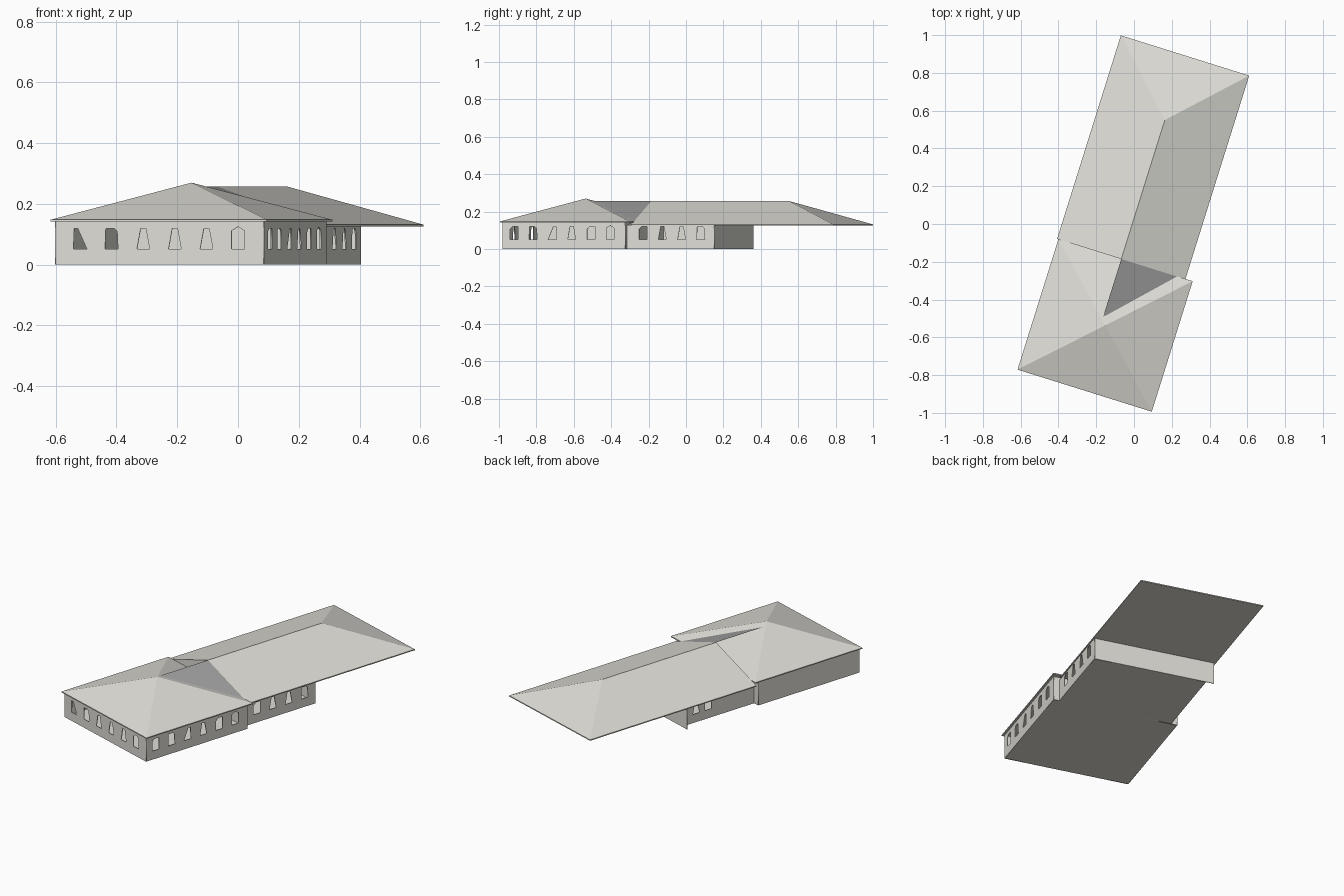
import bpy, bmesh, math
from mathutils import Matrix, Vector

cube = bpy.data.objects.get("Cube")
if cube:
    bpy.data.objects.remove(cube, do_unlink=True)

TURN = Matrix.Rotation(math.radians(-17.4), 4, 'Z')


def material(name, colour):
    m = bpy.data.materials.new(name)
    m.use_nodes = True
    m.diffuse_color = (*colour, 1)
    m.node_tree.nodes["Principled BSDF"].inputs["Base Color"].default_value = (*colour, 1)
    return m


plaster = material("pale plaster", (0.74, 0.73, 0.68))
slate = material("grey roofing", (0.36, 0.36, 0.36))


def add_mesh(name, mesh, mats):
    mesh.name = name
    mesh.materials.clear()
    for m in mats:
        mesh.materials.append(m)
    ob = bpy.data.objects.new(name, mesh)
    bpy.context.collection.objects.link(ob)
    return ob


# Window outlines: offsets along the wall and heights
SILL, HEAD = 0.051, 0.12
SHAPES = {
    "taper": [(-.022, SILL), (.022, SILL), (.009, HEAD), (-.009, HEAD)],
    "arch": [(-.022, SILL), (.022, SILL), (.022, .112), (0, .125), (-.022, .112)],
    "lean_left": [(-.022, SILL), (.024, SILL), (-.008, HEAD), (-.021, HEAD)],
    "lean_right": [(-.024, SILL), (.022, SILL), (.021, HEAD), (.006, HEAD)],
    "skew": [(-.023, SILL), (.022, SILL), (.019, .11), (.008, HEAD), (-.02, HEAD)],
    "skew_right": [(-.022, SILL), (.022, SILL), (.022, HEAD), (-.008, HEAD), (-.022, .105)],
}


def wall(name, start, end, height, windows=()):
    """Thin wall; windows are (distance from start, shape)."""
    a, b = Vector((*start, 0)), Vector((*end, 0))
    length = (b - a).length
    outlines = [[(0, 0), (length, 0), (length, height), (0, height)]]
    outlines += [[(d + x, z) for x, z in SHAPES[s]] for d, s in windows]
    cu = bpy.data.curves.new(name, 'CURVE')
    cu.dimensions, cu.fill_mode, cu.extrude = '2D', 'BOTH', 0.002
    for pts in outlines:
        sp = cu.splines.new('POLY')
        sp.points.add(len(pts) - 1)
        for p, (x, z) in zip(sp.points, pts):
            p.co = (x, z, 0, 1)
        sp.use_cyclic_u = True
    tmp = bpy.data.objects.new(name + " outline", cu)
    bpy.context.collection.objects.link(tmp)
    dg = bpy.context.evaluated_depsgraph_get()
    mesh = bpy.data.meshes.new_from_object(tmp.evaluated_get(dg))
    bpy.data.objects.remove(tmp, do_unlink=True)
    along = (b - a).normalized()
    up = Vector((0, 0, 1))
    frame = Matrix((along, up, along.cross(up))).transposed().to_4x4()
    frame.translation = a
    ob = add_mesh(name, mesh, [plaster])
    ob.matrix_world = TURN @ frame


def slab(name, x0, x1, y0, y1, z0, z1, ridge=()):
    """Flat slab, or a hipped roof when ridge points (front to back) are given."""
    bm = bmesh.new()
    ring = [(x0, y0), (x1, y0), (x1, y1), (x0, y1)]
    low = [bm.verts.new((x, y, z0)) for x, y in ring]
    top = [bm.verts.new((x, y, z1)) for x, y in ring]
    bm.faces.new(low[::-1])
    for i in range(4):
        j = (i + 1) % 4
        bm.faces.new((low[i], low[j], top[j], top[i]))
    if ridge:
        pk = [bm.verts.new(p) for p in ridge]
        f, k = pk[0], pk[-1]
        bm.faces.new((top[0], top[1], f))
        bm.faces.new((top[2], top[3], k))
        for side in ((top[1], top[2], k, f), (top[3], top[0], f, k)):
            bm.faces.new(list(dict.fromkeys(side)))
    else:
        bm.faces.new(top)
    bmesh.ops.recalc_face_normals(bm, faces=bm.faces)
    for face in bm.faces:
        face.material_index = 1 if ridge and face.normal.z > -0.5 else 0
    mesh = bpy.data.meshes.new(name)
    bm.to_mesh(mesh)
    bm.free()
    add_mesh(name, mesh, [plaster, slate]).matrix_world = TURN


# Front block
L, R, F, B = -0.344, 0.373, -0.91, -0.225
H = 0.144
front_shapes = ["lean_left", "skew", "taper", "taper", "taper", "arch"]
wall("front_wall", (L, F), (R, F), H,
     [(0.085 + 0.109 * i, s) for i, s in enumerate(front_shapes)])
side_shapes = ["skew_right", "skew", "lean_right", "taper", "skew_right", "arch"]
wall("block_left_wall", (R, F), (R, B), H,
     [(0.063 + 0.108 * i, s) for i, s in enumerate(side_shapes)])
wall("block_back_wall", (R, B), (L, B), H)
wall("block_right_wall", (L, B), (L, F), H)
slab("block_floor", L, R, F, B, 0, 0.004)

# Rear wing, set in a little on both sides
WL, WR, E = -0.308, 0.339, 0.264
WH = 0.128
wing_shapes = ["skew_right", "taper", "taper", "skew"]
wall("wing_left_wall", (WR, B), (WR, E), WH,
     [(0.091 + 0.108 * i, s) for i, s in enumerate(wing_shapes)])
wall("wing_end_wall", (WR, E), (-0.355, E), WH)
wall("wing_right_wall", (WL, E), (WL, B), WH, [(0.095, "taper"), (0.175, "arch")])
slab("wing_floor", WL, WR, B, E, 0, 0.004)

# Roofs: a pyramid over the block, a long hip over the wing and terrace
slab("block_roof", -0.358, 0.387, -0.92, -0.196, 0.142, 0.148, [(0.015, -0.558, 0.27)])
ridge_x, ridge_z, eave_x, eave_z = -0.009, 0.257, 0.347, 0.132
slab("wing_roof", -0.365, eave_x, -0.197, 0.932, 0.126, eave_z,
     [(ridge_x, -0.197, ridge_z), (ridge_x, 0.574, ridge_z)])

# Single slope running from the wing ridge into the pyramid
valley = bpy.data.meshes.new("valley_slope")
valley.from_pydata([(ridge_x, -0.517, ridge_z), (eave_x, -0.197, eave_z),
                    (ridge_x, -0.197, ridge_z)], [], [(0, 1, 2)])
add_mesh("valley_slope", valley, [slate]).matrix_world = TURN
